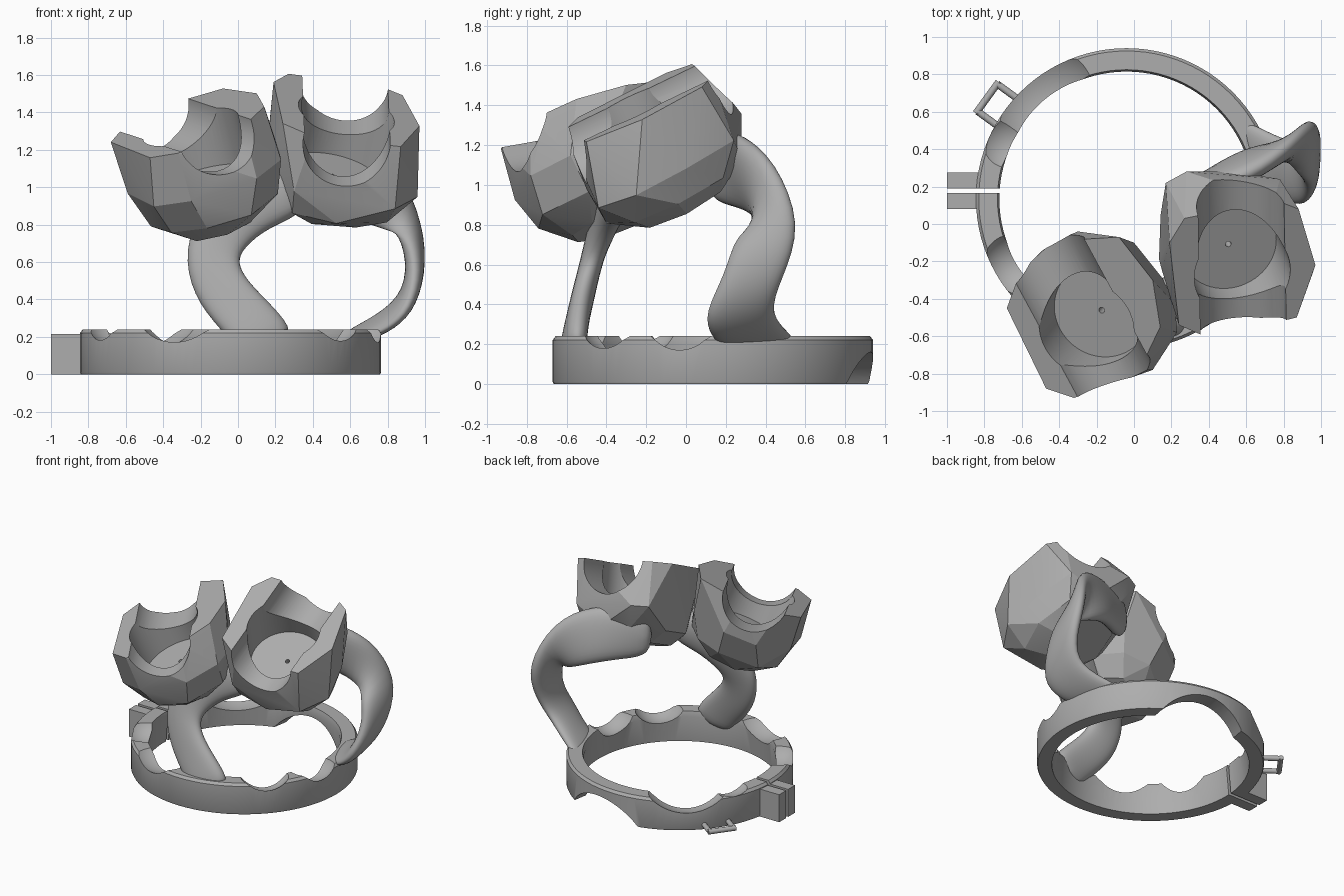
import bpy, bmesh, math, random
from math import sin, cos, pi, radians
from mathutils import Vector, Matrix

if bpy.data.objects.get("Cube"):
    bpy.data.objects.remove(bpy.data.objects["Cube"])

grey = bpy.data.materials.new("plain grey")
grey.use_nodes = True
grey.diffuse_color = (0.42, 0.42, 0.42, 1)
grey.node_tree.nodes["Principled BSDF"].inputs["Base Color"].default_value = (0.42, 0.42, 0.42, 1)

RING = Vector((-0.04, 0.135, 0))


def make(name, bm):
    bmesh.ops.recalc_face_normals(bm, faces=bm.faces)
    mesh = bpy.data.meshes.new(name)
    bm.to_mesh(mesh)
    bm.free()
    mesh.materials.append(grey)
    ob = bpy.data.objects.new(name, mesh)
    bpy.context.collection.objects.link(ob)
    return ob


def activate(ob):
    bpy.ops.object.select_all(action='DESELECT')
    ob.select_set(True)
    bpy.context.view_layer.objects.active = ob


def shade(ob, angle):
    activate(ob)
    bpy.ops.object.shade_smooth_by_angle(angle=radians(angle))


def rod(name, a, b, r, segments=48):
    a, b = Vector(a), Vector(b)
    bm = bmesh.new()
    turn = (b - a).to_track_quat('Z', 'Y').to_matrix().to_4x4()
    bmesh.ops.create_cone(bm, cap_ends=True, segments=segments, radius1=r, radius2=r,
                          depth=(b - a).length, matrix=Matrix.Translation((a + b) / 2) @ turn)
    return make(name, bm)


def ball(name, at, r):
    bm = bmesh.new()
    bmesh.ops.create_uvsphere(bm, u_segments=64, v_segments=40, radius=r,
                              matrix=Matrix.Translation(at))
    return make(name, bm)


def box(name, lo, hi):
    lo, hi = Vector(lo), Vector(hi)
    bm = bmesh.new()
    bmesh.ops.create_cube(bm, size=1, matrix=Matrix.Translation((lo + hi) / 2)
                          @ Matrix.Diagonal((*(hi - lo), 1)))
    return make(name, bm)


def cut(ob, cutters):
    activate(ob)
    for c in cutters:
        c.hide_render = True
        mod = ob.modifiers.new("cut", 'BOOLEAN')
        mod.object, mod.operation, mod.solver = c, 'DIFFERENCE', 'EXACT'
        bpy.ops.object.modifier_apply(modifier=mod.name)
        bpy.data.objects.remove(c)


def around(angle, r, z):
    a = radians(angle)
    return RING + Vector((r * cos(a), r * sin(a), z))


# Base ring, lathed from its section
section = [(0.70, 0), (0.80, 0), (0.805, 0.01), (0.805, 0.22), (0.79, 0.24), (0.69, 0.24), (0.68, 0.2)]
bm = bmesh.new()
steps = 96
loops = [[bm.verts.new(around(360 * i / steps, r, z)) for r, z in section] for i in range(steps)]
for i in range(steps):
    a, b = loops[i], loops[(i + 1) % steps]
    for j in range(len(section)):
        k = (j + 1) % len(section)
        bm.faces.new((a[j], b[j], b[k], a[k]))
ring = make("base_ring", bm)

# Scallops in the top edge, an arch in the back, and the clamp gap
cutters = []
for angle, wide, deep in ((129, 0.27, 0.12), (155, 0.13, 0.05), (210, 0.16, 0.09),
                          (248, 0.2, 0.09), (-43, 0.17, 0.09), (-12, 0.17, 0.1)):
    r = (wide ** 2 + deep ** 2) / (2 * deep)
    cutters.append(ball("scallop_cutter", around(angle, 0.70, 0.24 + r - deep), r))
cutters.append(rod("arch_cutter", around(80, 0.4, -0.24), around(80, 1.1, -0.24), 0.4, 64))
cutters.append(box("gap_cutter", (-1.1, 0.165, -0.1), (-0.6, 0.19, 0.4)))
cut(ring, cutters)
shade(ring, 30)

# Clamp lugs either side of the gap
for name, y in (("clamp_lug_front", 0.08), ("clamp_lug_back", 0.19)):
    box(name, (-1, y, 0), (-0.74, y + 0.085, 0.215))

# Wire loop on the outside of the ring
out = Vector((cos(radians(144)), sin(radians(144)), 0))
side = Vector((-out.y, out.x, 0)) * 0.09
root = RING + out * 0.78 + Vector((0, 0, 0.035))
tip = root + out * 0.14
for name, a, b in (("loop_side_a", root + side, tip + side), ("loop_side_b", root - side, tip - side),
                   ("loop_end", tip + side * 1.15, tip - side * 1.15)):
    shade(rod(name, a, b, 0.019, 12), 40)


# Faceted cup: hull of two outlines and two lower rings on tilted planes, bored and notched
def cup(name, floor, axis, heading, outlines, rings, seed):
    rng = random.Random(seed)
    n = Vector(axis).normalized()
    h = radians(heading)
    v = Vector((cos(h), sin(h), 0))
    v = (v - n * v.dot(n)).normalized()
    u = v.cross(n)
    c = Vector(floor)
    bm = bmesh.new()
    for height, outline in outlines:
        for x, y in outline:
            z = c.z + (height - n.x * (x - c.x) - n.y * (y - c.y)) / n.z
            bm.verts.new((x, y, z))
    for height, r, count in rings:
        for i in range(count):
            a = 2 * pi * (i + rng.uniform(-0.15, 0.15)) / count
            d = r * rng.uniform(0.97, 1.06)
            bm.verts.new(c + n * height + u * d * cos(a) + v * d * sin(a))
    hull = bmesh.ops.convex_hull(bm, input=bm.verts)
    loose = {x for x in hull["geom_interior"] + hull["geom_unused"] if isinstance(x, bmesh.types.BMVert)}
    bmesh.ops.delete(bm, geom=list(loose), context='VERTS')
    bmesh.ops.dissolve_limit(bm, angle_limit=radians(6), verts=bm.verts, edges=bm.edges)
    ob = make(name, bm)
    mid = c + n * 0.33
    bottom = c - n * 0.03
    cut(ob, [rod("bore_cutter", bottom, c + n, 0.262, 64),
             rod("notch_cutter", mid - v, mid + v, 0.235, 64),
             rod("pin_cutter", bottom - n * 0.1, c + n * 0.1, 0.016, 16)])
    shade(ob, 15)


cup("right_cup", (-0.18, -0.47, 1.05), (-0.25, -0.3, 0.92), 115,
    ((0.295, ((-0.68, -0.45), (-0.61, -0.26), (-0.42, -0.09), (-0.08, -0.07), (0.1, -0.3),
              (0.14, -0.55), (0.03, -0.78), (-0.32, -0.93), (-0.47, -0.88))),
     (0.02, ((-0.59, -0.45), (-0.5, -0.15), (-0.3, -0.04), (0, -0.1), (0.22, -0.43),
             (0.23, -0.58), (0.1, -0.78), (-0.25, -0.86), (-0.45, -0.78)))),
    ((-0.17, 0.35, 9), (-0.28, 0.2, 7)), 4)
cup("left_cup", (0.51, -0.12, 1.09), (0.2, -0.42, 0.88), 96,
    ((0.345, ((0.19, -0.1), (0.27, 0.03), (0.75, 0.13), (0.88, 0.08), (0.97, -0.22),
              (0.87, -0.5), (0.63, -0.52), (0.4, -0.61), (0.24, -0.54))),
     (0.02, ((0.15, -0.25), (0.17, 0.22), (0.28, 0.28), (0.63, 0.26), (0.78, 0.24),
             (0.9, 0.0), (0.96, -0.25), (0.84, -0.44), (0.3, -0.5)))),
    ((-0.13, 0.38, 9), (-0.22, 0.25, 7)), 7)


# Support arms: flat rounded ribbons lofted through stations of centre, half width, half thickness
def ribbon(name, stations):
    pts = [(Vector(p), Vector(w), t) for p, w, t in stations]
    bm = bmesh.new()
    loops = []
    for i, (p, w, t) in enumerate(pts):
        along = pts[min(i + 1, len(pts) - 1)][0] - pts[max(i - 1, 0)][0]
        flat = along.cross(w).normalized() * t
        loops.append([bm.verts.new(p + w * a + flat * b) for a, b in
                      ((1.1, 0), (0.85, 0.9), (0, 1.1), (-0.85, 0.9),
                       (-1.1, 0), (-0.85, -0.9), (0, -1.1), (0.85, -0.9))])
    for a, b in zip(loops, loops[1:]):
        for j in range(8):
            k = (j + 1) % 8
            bm.faces.new((a[j], a[k], b[k], b[j]))
    bm.faces.new(loops[0])
    bm.faces.new(loops[-1])
    ob = make(name, bm)
    activate(ob)
    mod = ob.modifiers.new("smooth", 'SUBSURF')
    mod.levels = mod.render_levels = 2
    bpy.ops.object.modifier_apply(modifier=mod.name)
    shade(ob, 50)


ribbon("front_arm", (
    ((0.17, -0.57, 0.14), (0.14, 0.03, 0.05), 0.06),
    ((0.09, -0.56, 0.26), (0.14, 0.02, 0.06), 0.06),
    ((-0.08, -0.52, 0.43), (0.13, 0, 0.06), 0.055),
    ((-0.15, -0.48, 0.60), (0.14, 0, 0), 0.055),
    ((-0.10, -0.43, 0.77), (0.13, 0, -0.09), 0.06),
    ((0.08, -0.38, 0.92), (0.08, 0, -0.13), 0.07),
    ((0.36, -0.32, 1.0), (0.03, 0, -0.13), 0.08)))
ribbon("back_arm", (
    ((0.60, 0.37, 0.19), (-0.06, 0.19, 0), 0.03),
    ((0.72, 0.33, 0.24), (-0.08, 0.2, 0), 0.04),
    ((0.89, 0.25, 0.35), (-0.03, 0.16, 0), 0.05),
    ((0.96, 0.34, 0.54), (0, 0.135, -0.02), 0.05),
    ((0.93, 0.42, 0.78), (0.03, 0.17, 0.02), 0.06),
    ((0.82, 0.41, 0.95), (0.04, 0.02, 0.18), 0.06),
    ((0.60, 0.31, 1.06), (0.02, -0.06, 0.2), 0.07),
    ((0.38, 0.21, 1.08), (0, -0.02, 0.18), 0.06),
    ((0.20, 0.12, 1.08), (0, 0, 0.15), 0.06)))
